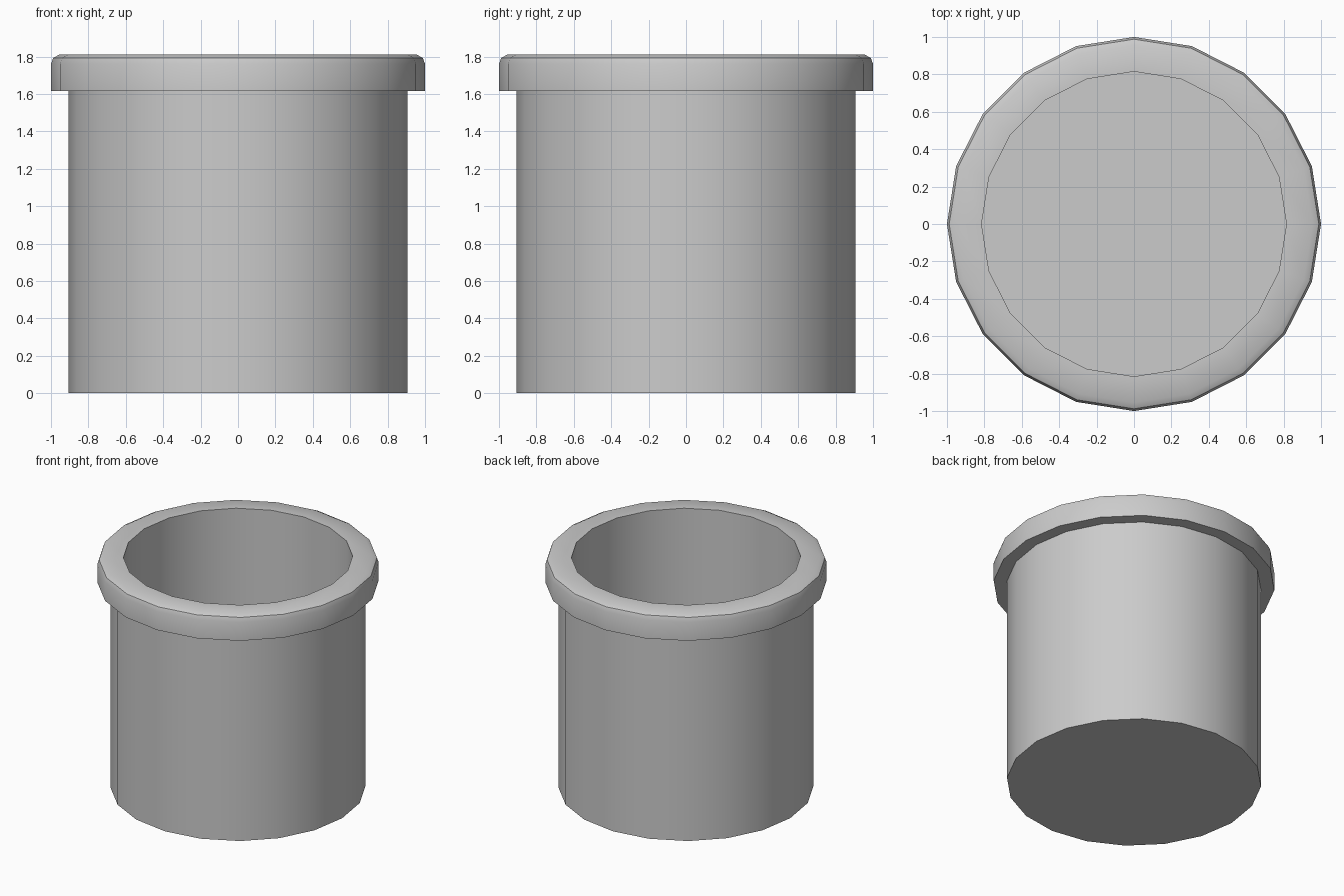
import bpy, bmesh, math

if "Cube" in bpy.data.objects:
    bpy.data.objects.remove(bpy.data.objects["Cube"])

SIDES = 20

# Half-section of the pot: outer base, wall, rim with rounded lip, inner wall, inner floor
profile = [
    (0.905, 0.0), (0.905, 1.615),
    (1.0, 1.615), (1.0, 1.76), (0.988, 1.793), (0.955, 1.81),
    (0.815, 1.81), (0.815, 0.09),
]

# Revolve the section around z
bm = bmesh.new()
rings = []
for r, z in profile:
    rings.append([bm.verts.new((r * math.cos(i * math.tau / SIDES),
                                r * math.sin(i * math.tau / SIDES), z))
                  for i in range(SIDES)])
for a, b in zip(rings, rings[1:]):
    for i in range(SIDES):
        j = (i + 1) % SIDES
        bm.faces.new((a[i], a[j], b[j], b[i]))

# Close the underside and the inner floor
bm.faces.new(rings[0][::-1])
bm.faces.new(rings[-1])
bmesh.ops.recalc_face_normals(bm, faces=bm.faces)

mesh = bpy.data.meshes.new("plant_pot")
bm.to_mesh(mesh)
bm.free()
pot = bpy.data.objects.new("plant_pot", mesh)
bpy.context.collection.objects.link(pot)

# Smooth walls, crisp rim edges
bpy.context.view_layer.objects.active = pot
pot.select_set(True)
bpy.ops.object.shade_smooth_by_angle(angle=math.radians(35))
